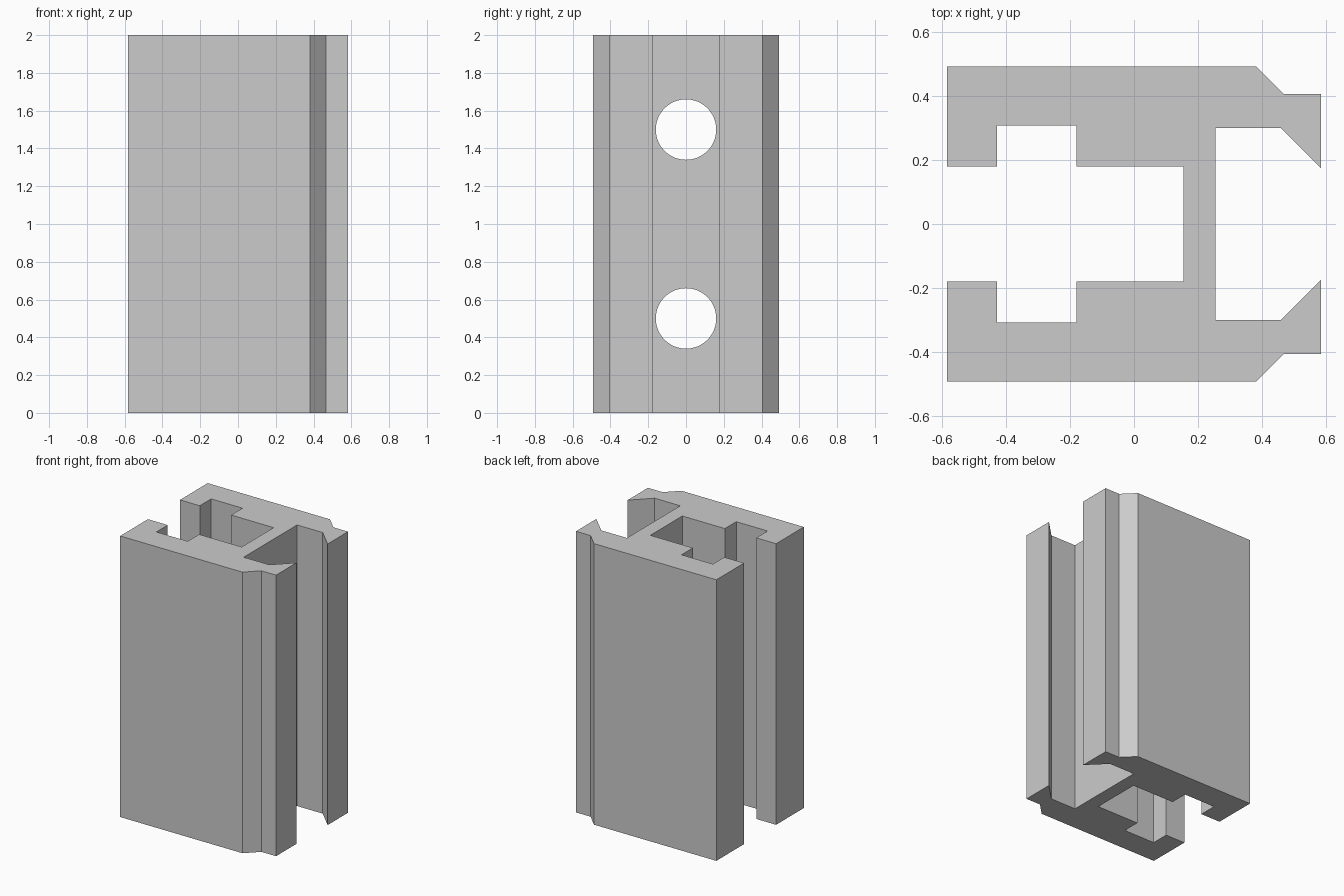
import bpy, bmesh
from math import pi

cube = bpy.data.objects.get("Cube")
if cube:
    bpy.data.objects.remove(cube, do_unlink=True)

HEIGHT = 2.0
HOLE_RADIUS = 0.16

# Plain grey metal
grey = bpy.data.materials.new("grey_metal")
grey.use_nodes = True
colour = (0.6, 0.6, 0.6, 1)
grey.diffuse_color = colour
grey.node_tree.nodes["Principled BSDF"].inputs["Base Color"].default_value = colour

# Back half of the cross-section, from the web's open end round to the slot
half = [(0.255, 0.30), (0.457, 0.30), (0.583, 0.175), (0.583, 0.405),
        (0.467, 0.405), (0.38, 0.492), (-0.583, 0.492), (-0.583, 0.18),
        (-0.427, 0.18), (-0.427, 0.308), (-0.18, 0.308), (-0.18, 0.18),
        (0.155, 0.18)]
outline = half + [(x, -y) for x, y in reversed(half)]

# Extruded rail profile
bm = bmesh.new()
base = bm.faces.new([bm.verts.new((x, y, 0)) for x, y in outline])
top = bmesh.ops.extrude_face_region(bm, geom=[base])["geom"]
bmesh.ops.translate(bm, vec=(0, 0, HEIGHT),
                    verts=[v for v in top if isinstance(v, bmesh.types.BMVert)])
bmesh.ops.recalc_face_normals(bm, faces=bm.faces)
mesh = bpy.data.meshes.new("rail_profile")
bm.to_mesh(mesh)
bm.free()
mesh.materials.append(grey)
rail = bpy.data.objects.new("rail_profile", mesh)
bpy.context.collection.objects.link(rail)

# Two round holes through the web
for name, z in (("lower", 0.5), ("upper", 1.5)):
    bpy.ops.mesh.primitive_cylinder_add(vertices=64, radius=HOLE_RADIUS, depth=0.3,
                                        location=(0.205, 0, z), rotation=(0, pi / 2, 0))
    cutter = bpy.context.object
    cutter.name = name + "_hole_cutter"
    cutter.data.materials.append(grey)
    cutter.hide_render = True
    cutter.hide_viewport = True
    cut = rail.modifiers.new(name + "_hole", "BOOLEAN")
    cut.operation = "DIFFERENCE"
    cut.solver = "EXACT"
    cut.object = cutter

# Smooth hole walls, crisp profile edges
bpy.ops.object.select_all(action="DESELECT")
bpy.context.view_layer.objects.active = rail
rail.select_set(True)
for modifier in list(rail.modifiers):
    bpy.ops.object.modifier_apply(modifier=modifier.name)
for cutter in [o for o in bpy.data.objects if o.name.endswith("_hole_cutter")]:
    bpy.data.objects.remove(cutter, do_unlink=True)
bpy.ops.object.shade_smooth_by_angle(angle=pi / 6)
